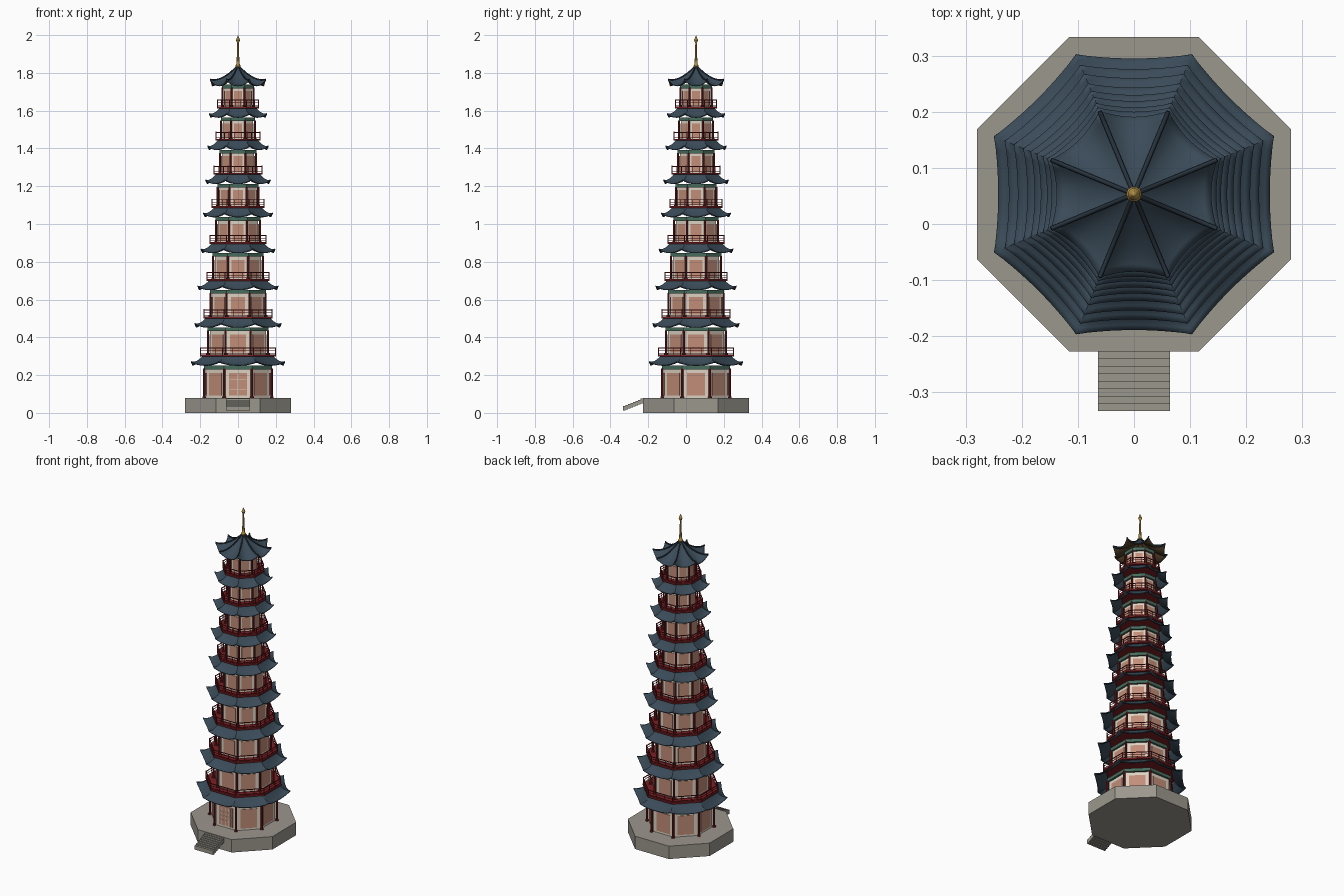
import bpy, bmesh, math
from mathutils import Matrix, Vector

if "Cube" in bpy.data.objects:
    bpy.data.objects.remove(bpy.data.objects["Cube"], do_unlink=True)

CY = 0.053                       # tower axis offset, leaving room for the stair
STEP = math.pi / 4
TAN = math.tan(STEP / 2)


def material(name, *rgb):
    m = bpy.data.materials.new(name)
    m.use_nodes = True
    m.diffuse_color = (*rgb, 1)
    m.node_tree.nodes["Principled BSDF"].inputs["Base Color"].default_value = (*rgb, 1)
    return m


stone = material("grey stone", 0.33, 0.31, 0.27)
red = material("dark red lacquer", 0.2, 0.014, 0.017)
cream = material("cream plaster", 0.72, 0.65, 0.54)
salmon = material("salmon lattice", 0.54, 0.27, 0.19)
green = material("green beam paint", 0.065, 0.15, 0.11)
tile = material("slate blue tile", 0.042, 0.07, 0.098)
ridge_mat = material("dark ridge tile", 0.02, 0.032, 0.045)
brown = material("dark brown timber", 0.07, 0.045, 0.02)
gold = material("gold", 0.45, 0.28, 0.06)


def finish(bm, name, *mats, smooth=False):
    mesh = bpy.data.meshes.new(name)
    bm.to_mesh(mesh)
    bm.free()
    for m in mats:
        mesh.materials.append(m)
    ob = bpy.data.objects.new(name, mesh)
    bpy.context.collection.objects.link(ob)
    ob.location.y = CY
    if smooth:
        bpy.ops.object.select_all(action='DESELECT')
        ob.select_set(True)
        bpy.context.view_layer.objects.active = ob
        bpy.ops.object.shade_smooth_by_angle(angle=math.radians(35))
    return ob


def turn(k):
    return Matrix.Rotation(k * STEP, 4, 'Z')


def octagon(bm, apothem, z0, z1):
    """Eight-sided prism with a flat face to the front."""
    r = apothem / math.cos(STEP / 2)
    mat = Matrix.Translation((0, 0, (z0 + z1) / 2)) @ Matrix.Rotation(STEP / 2, 4, 'Z')
    bmesh.ops.create_cone(bm, cap_ends=True, segments=8, radius1=r, radius2=r,
                          depth=z1 - z0, matrix=mat)


def box(bm, centre, size, k=0):
    mat = turn(k) @ Matrix.Translation(centre) @ Matrix.Diagonal((*size, 1))
    bmesh.ops.create_cube(bm, size=1, matrix=mat)


def post(bm, apothem, k, z0, z1, r):
    """Round post at the corner k of an octagon."""
    p = turn(k) @ Vector((apothem, apothem * TAN, (z0 + z1) / 2))
    bmesh.ops.create_cone(bm, cap_ends=True, segments=8, radius1=r, radius2=r,
                          depth=z1 - z0, matrix=Matrix.Translation(p))


def roof_point(s, t, outer, inner, z_tip, z_top, lift, bow):
    """s runs from eave to top, t along one side; corners sweep up and out."""
    a = outer + (inner - outer) * s - bow * (1 - t * t) * (1 - s)
    z = z_tip - lift + (z_top - z_tip + lift) * s ** 1.5
    z += lift * abs(t) ** 2.5 * (1 - s) ** 2
    return Vector((a, a * TAN * t, z))


def roof(bm, *shape, rows=6, cols=10):
    for k in range(8):
        grid = [[bm.verts.new(turn(k) @ roof_point(i / rows, 2 * j / cols - 1, *shape))
                 for j in range(cols + 1)] for i in range(rows + 1)]
        for i in range(rows):
            for j in range(cols):
                bm.faces.new((grid[i][j], grid[i][j + 1], grid[i + 1][j + 1], grid[i + 1][j]))
    bmesh.ops.remove_doubles(bm, verts=bm.verts, dist=0.0002)


def shell(ob, thickness, slot=0):
    mod = ob.modifiers.new("thickness", 'SOLIDIFY')
    mod.thickness = thickness
    mod.offset = -1
    mod.material_offset = slot


# Stone base and stair
bm = bmesh.new()
octagon(bm, 0.28, 0, 0.08)
finish(bm, "stone_base", stone)
bm = bmesh.new()
for i in range(8):
    box(bm, (0, -0.2868 - 0.0133 * i, 0.0625 - 0.0055 * i), (0.128, 0.0134, 0.025))
finish(bm, "front_stair", stone)

# Storeys: eave half width, column half width, railing half width, eave tip height
storeys = [(0.249, 0.178, 0, 0.274), (0.230, 0.159, 0.198, 0.476),
           (0.214, 0.146, 0.180, 0.674), (0.197, 0.132, 0.164, 0.870),
           (0.184, 0.117, 0.149, 1.060), (0.173, 0.107, 0.138, 1.236),
           (0.162, 0.096, 0.127, 1.416), (0.154, 0.089, 0.117, 1.587),
           (0.147, 0.082, 0.108, 1.764)]
walls, windows, columns, beams, decks, rails, roofs = [bmesh.new() for _ in range(7)]
floor = 0.08
for n, (eave, col, rail, tip) in enumerate(storeys):
    top = tip - (0.023 if n < 8 else 0.026)
    wall = col - 0.01
    beam = top - 0.02
    height = beam - floor
    octagon(walls, wall, floor - 0.002, beam + 0.002)
    octagon(beams, col + 0.002, beam, top)
    r = 0.0065 - 0.0002 * n
    for k in range(8):
        post(columns, col, k, floor, beam + 0.004, r)
        post(columns, col, k, floor, floor + 0.008, r * 1.5)
        # Lattice panel in every wall face
        box(windows, (wall, 0, floor + height * 0.47),
            (0.006, wall * TAN * 1.34, height * 0.78), k)

    # Balcony deck and railing
    if rail:
        octagon(decks, rail + 0.003, floor - 0.01, floor)
        side = rail * TAN * 2
        for k in range(8):
            post(rails, rail, k, floor, floor + 0.038, 0.0028)
            for z, w in ((0.034, 0.004), (0.02, 0.0022), (0.006, 0.0022)):
                box(rails, (rail, 0, floor + z), (w, side, w), k)
            for y in (-0.17, 0.17):
                box(rails, (rail, y * side, floor + 0.017), (0.0025, 0.0025, 0.034), k)

    # Curved skirt roof tucked under the next balcony
    floor = tip + 0.035
    if n < 8:
        roof(roofs, eave, storeys[n + 1][2] - 0.012, tip, floor - 0.006, 0.02, 0.007)

finish(walls, "plaster_walls", cream)
finish(windows, "lattice_windows", salmon)
finish(columns, "corner_columns", red, smooth=True)
finish(beams, "green_beams", green)
finish(decks, "balcony_decks", red)
finish(rails, "balcony_railings", red)
shell(finish(roofs, "skirt_roofs", tile, smooth=True), 0.005)

# Front door lattice bars on the ground storey
bm = bmesh.new()
for x in (-0.032, -0.016, 0, 0.016, 0.032):
    box(bm, (x, -0.171, 0.148), (0.002 if x else 0.004, 0.003, 0.115))
for z in (0.125, 0.15, 0.175):
    box(bm, (0, -0.171, z), (0.09, 0.003, 0.002))
finish(bm, "front_door_bars", cream)

# Top roof with brown underside and ridge tiles
crown = (0.148, 0.006, 1.766, 1.835, 0.032, 0.01)
bm = bmesh.new()
roof(bm, *crown, rows=10)
shell(finish(bm, "top_roof", tile, brown, smooth=True), 0.005, 1)

curve = bpy.data.curves.new("top_roof_ridges", 'CURVE')
curve.dimensions = '3D'
curve.bevel_depth = 0.004
curve.bevel_resolution = 1
curve.use_fill_caps = True
for k in range(8):
    spline = curve.splines.new('POLY')
    spline.points.add(10)
    for i, p in enumerate(spline.points):
        p.co = (*(turn(k) @ roof_point(i / 10, 1, *crown)), 1)
curve.materials.append(ridge_mat)
ridges = bpy.data.objects.new("top_roof_ridges", curve)
ridges.location.y = CY
bpy.context.collection.objects.link(ridges)

# Gold spire, turned from a profile
profile = [(0, 1.825), (0.013, 1.828), (0.014, 1.838), (0.008, 1.848), (0.0075, 1.87),
           (0.0055, 1.90), (0.0045, 1.945), (0.004, 1.957), (0.011, 1.973), (0.005, 1.988),
           (0, 2.0)]
bm = bmesh.new()
verts = [bm.verts.new((r, 0, z)) for r, z in profile]
edges = [bm.edges.new(pair) for pair in zip(verts, verts[1:])]
bmesh.ops.spin(bm, geom=verts + edges, axis=(0, 0, 1), cent=(0, 0, 0),
               angle=math.tau, steps=10)
bmesh.ops.remove_doubles(bm, verts=bm.verts, dist=0.0001)
bmesh.ops.recalc_face_normals(bm, faces=bm.faces)
finish(bm, "gold_spire", gold, smooth=True)
